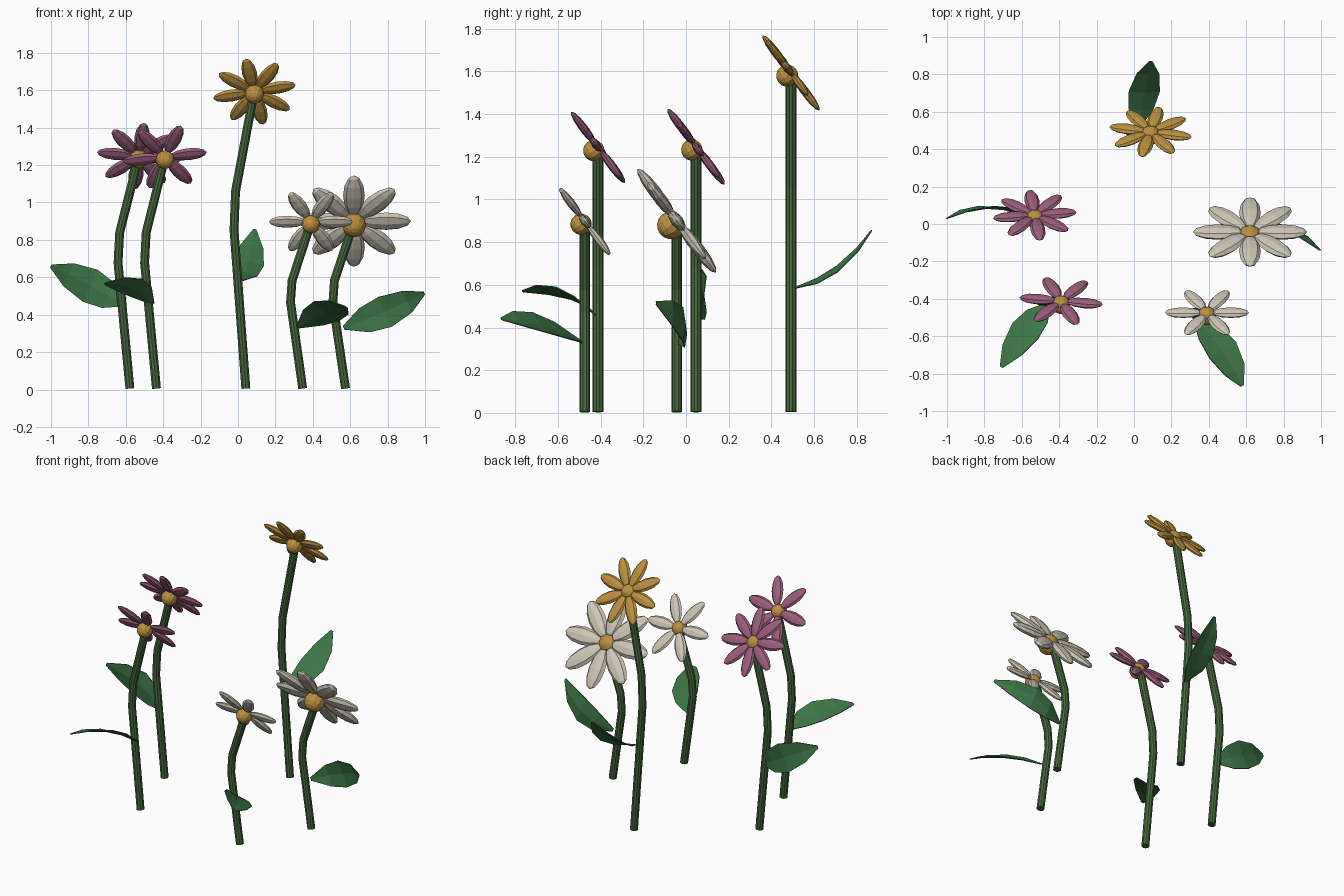
import bpy, bmesh, math
from mathutils import Vector, Matrix

if "Cube" in bpy.data.objects:
    bpy.data.objects.remove(bpy.data.objects["Cube"])


def material(name, rgb):
    m = bpy.data.materials.new(name)
    m.diffuse_color = (*rgb, 1)
    m.use_nodes = True
    m.node_tree.nodes["Principled BSDF"].inputs["Base Color"].default_value = m.diffuse_color
    return m


STEM = material("stem_green", (0.06, 0.14, 0.045))
LEAF = material("leaf_green", (0.045, 0.18, 0.06))
GOLD = material("gold", (0.5, 0.28, 0.05))
PINK = material("pink", (0.33, 0.11, 0.2))
WHITE = material("white", (0.62, 0.57, 0.47))


def finish(name, bm, mat):
    bmesh.ops.recalc_face_normals(bm, faces=bm.faces)
    me = bpy.data.meshes.new(name)
    bm.to_mesh(me)
    bm.free()
    me.materials.append(mat)
    ob = bpy.data.objects.new(name, me)
    bpy.context.collection.objects.link(ob)
    return ob


def stem(name, base, kink, top, r=0.025, sides=10):
    # tube swept along a bent path with a chamfered kink
    pts = [base, kink.lerp(base, 0.12), kink.lerp(top, 0.15), top]
    bm = bmesh.new()
    rings = []
    for i, p in enumerate(pts):
        d = (pts[min(i + 1, 3)] - pts[max(i - 1, 0)]).normalized()
        u = Vector((0, 1, 0))
        v = d.cross(u)
        rings.append([bm.verts.new(p + r * (math.cos(a) * u + math.sin(a) * v))
                      for a in (2 * math.pi * k / sides for k in range(sides))])
    for a, b in zip(rings, rings[1:]):
        for k in range(sides):
            j = (k + 1) % sides
            bm.faces.new((a[k], a[j], b[j], b[k]))
    bm.faces.new(rings[0])
    bm.faces.new(rings[-1])
    finish(name, bm, STEM)


TILT = Matrix.Rotation(math.radians(-53), 4, 'X')


def head(name, centre, radius, count, offset, half_width, mat, r_core, drop):
    place = Matrix.Translation(centre) @ TILT
    # ring of flattened ellipsoid petals
    inner = 0.13 * radius
    half = (radius - inner) / 2
    bm = bmesh.new()
    for i in range(count):
        spin = Matrix.Rotation(math.radians(offset) + 2 * math.pi * i / count, 4, 'Z')
        m = (place @ spin @ Matrix.Translation((inner + half, 0, 0))
             @ Matrix.Diagonal((half, half_width, half_width * 0.5, 1))
             @ Matrix.Rotation(math.pi / 2, 4, 'Y'))
        bmesh.ops.create_uvsphere(bm, u_segments=8, v_segments=6, radius=1, matrix=m)
    finish(name + "_petals", bm, mat)
    # round core slightly under the petals
    bm = bmesh.new()
    bmesh.ops.create_uvsphere(bm, u_segments=12, v_segments=8, radius=r_core,
                              matrix=place @ Matrix.Translation((0, 0, -drop)))
    finish(name + "_core", bm, GOLD)


def leaf(name, base, mid, tip, width):
    # curved blade through base, mid and tip
    b, m, t, w = map(Vector, (base, mid, tip, width))
    c = 2 * m - (b + t) / 2
    fold = w.cross(t - b).normalized() * 0.012
    bm = bmesh.new()
    rows = []
    for s, k in ((0, 0.12), (0.25, 0.8), (0.5, 1), (0.78, 0.72), (1, 0.1)):
        p = (1 - s) ** 2 * b + 2 * s * (1 - s) * c + s * s * t
        rows.append([bm.verts.new(p + w * k * e + (fold * k if e == 0 else Vector()))
                     for e in (-1, 0, 1)])
    for a, d in zip(rows, rows[1:]):
        for k in (0, 1):
            bm.faces.new((a[k], a[k + 1], d[k + 1], d[k]))
    ob = finish(name, bm, LEAF)
    mod = ob.modifiers.new("thickness", 'SOLIDIFY')
    mod.thickness = 0.005
    mod.offset = 0


# name, y, stem base x, kink (x, z), head (x, z), radius, petals, offset, width, material, core, drop
FLOWERS = [
    ("tall_gold", 0.492, 0.042, (-0.03, 0.97), (0.088, 1.593), 0.225, 8, -12, 0.040, GOLD, 0.052, 0.022),
    ("back_pink", 0.047, -0.578, (-0.65, 0.77), (-0.53, 1.247), 0.225, 8, 7, 0.040, PINK, 0.050, 0.025),
    ("front_pink", -0.412, -0.436, (-0.508, 0.77), (-0.39, 1.244), 0.225, 6, -8, 0.040, PINK, 0.050, 0.025),
    ("small_white", -0.474, 0.346, (0.272, 0.53), (0.39, 0.897), 0.225, 6, 0, 0.040, WHITE, 0.050, 0.022),
    ("large_white", -0.043, 0.575, (0.498, 0.53), (0.62, 0.9), 0.305, 8, 0, 0.058, WHITE, 0.065, 0.035),
]
for name, y, bx, (kx, kz), (hx, hz), rad, n, off, wid, mat, core, drop in FLOWERS:
    stem(name + "_stem", Vector((bx, y, 0.005)), Vector((kx, y, kz)),
         Vector((hx - 0.005, y, hz - 0.02)))
    head(name, Vector((hx, y, hz)), rad, n, off, wid, mat, core, drop)

leaf("tall_gold_leaf", (0.02, 0.51, 0.585), (0.055, 0.71, 0.675), (0.09, 0.87, 0.855), (0.083, 0, -0.015))
leaf("back_pink_leaf", (-0.605, 0.05, 0.455), (-0.79, 0.095, 0.555), (-1.0, 0.03, 0.66), (0.04, 0, 0.085))
leaf("front_pink_leaf", (-0.455, -0.425, 0.46), (-0.58, -0.57, 0.56), (-0.71, -0.765, 0.57), (0.07, -0.04, 0.03))
leaf("small_white_leaf", (0.32, -0.49, 0.335), (0.475, -0.675, 0.42), (0.58, -0.865, 0.44), (0.07, 0.045, -0.05))
leaf("large_white_leaf", (0.565, -0.035, 0.33), (0.785, -0.015, 0.415), (0.995, -0.14, 0.515), (-0.035, 0, 0.08))
